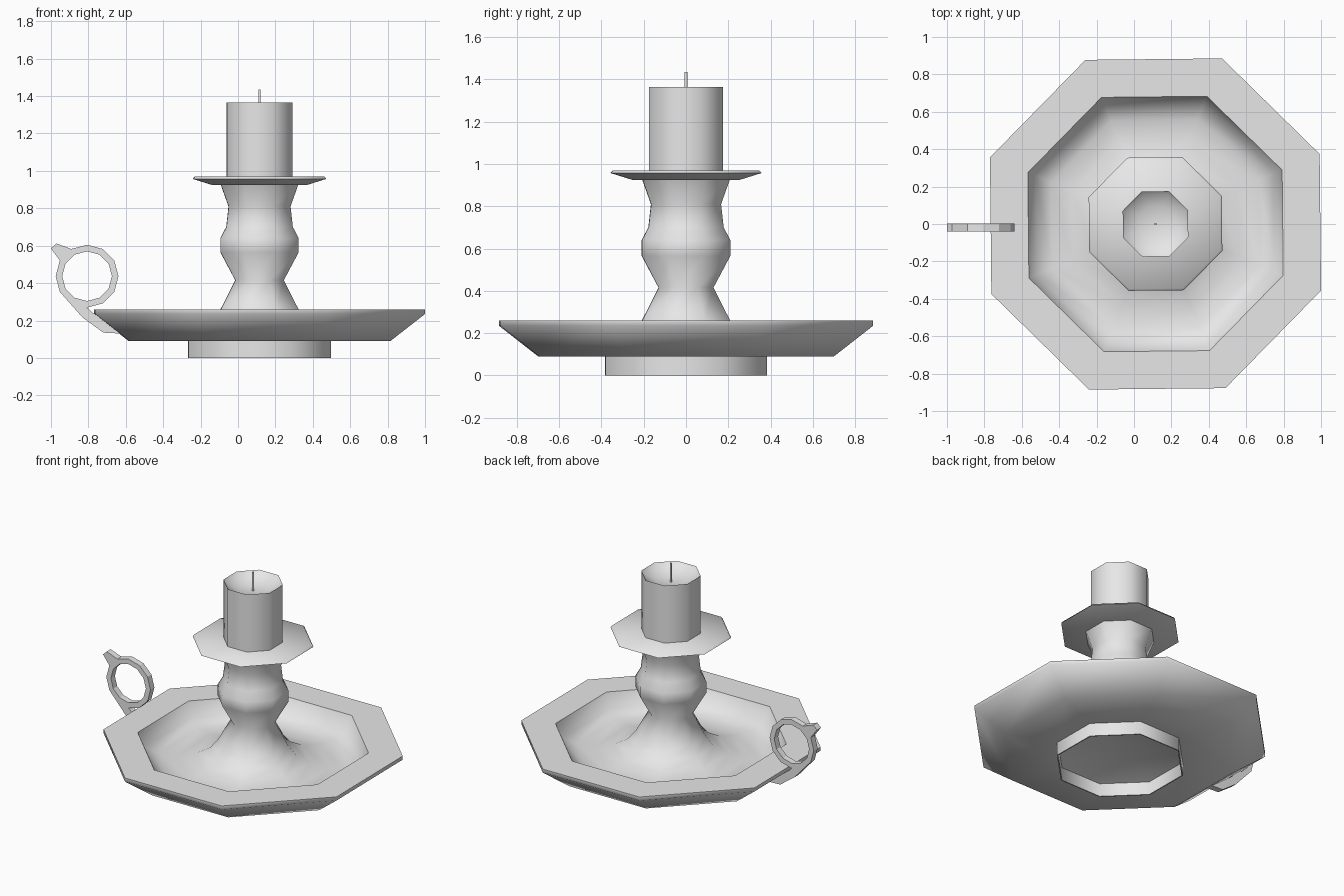
import bpy
import bmesh
from math import cos, sin, pi, radians

AXIS_X = 0.115          # candle axis, offset to leave room for the handle
TURN = radians(23.1)    # octagon phase

cube = bpy.data.objects.get("Cube")
if cube:
    bpy.data.objects.remove(cube, do_unlink=True)

grey = bpy.data.materials.new("plain grey")
grey.use_nodes = True
grey.diffuse_color = (0.8, 0.8, 0.8, 1)
grey.node_tree.nodes["Principled BSDF"].inputs["Base Color"].default_value = (0.8, 0.8, 0.8, 1)


def finish(name, bm, smooth_angle):
    """Turn the bmesh into a shaded, coloured object."""
    bmesh.ops.recalc_face_normals(bm, faces=bm.faces)
    mesh = bpy.data.meshes.new(name)
    bm.to_mesh(mesh)
    bm.free()
    mesh.materials.append(grey)
    obj = bpy.data.objects.new(name, mesh)
    bpy.context.collection.objects.link(obj)
    bpy.ops.object.select_all(action='DESELECT')
    obj.select_set(True)
    bpy.context.view_layer.objects.active = obj
    bpy.ops.object.shade_smooth_by_angle(angle=radians(smooth_angle))
    return obj


def lathe(name, profile, sides=8, smooth_angle=60):
    """Spin (radius, height) points round the candle axis."""
    bm = bmesh.new()
    rings = []
    for r, z in profile:
        if r == 0:
            rings.append([bm.verts.new((AXIS_X, 0, z))] * sides)
        else:
            angles = [TURN + 2 * pi * i / sides for i in range(sides)]
            rings.append([bm.verts.new((AXIS_X + r * cos(a), r * sin(a), z)) for a in angles])
    for low, high in zip(rings, rings[1:]):
        for i in range(sides):
            j = (i + 1) % sides
            corners = dict.fromkeys((low[i], low[j], high[j], high[i]))
            bm.faces.new(list(corners))
    return finish(name, bm, smooth_angle)


# Hollow foot, wide dish and turned stem in one continuous surface
lathe("dish_and_stem", [
    (0, 0.2), (0.405, 0.09), (0.405, 0), (0.413, 0), (0.413, 0.09),   # foot
    (0.754, 0.09), (0.954, 0.235), (0.954, 0.26), (0.736, 0.26),      # dish outside and rim
    (0.69, 0.165), (0.6, 0.13), (0.48, 0.13), (0.36, 0.155),          # dish floor
    (0.275, 0.2), (0.225, 0.26), (0.14, 0.415), (0.226, 0.565),       # flare and neck
    (0.226, 0.64), (0.192, 0.7), (0.179, 0.81), (0.225, 0.93),        # bulb and collar
])

# Drip plate under the candle
lathe("drip_plate", [(0, 0.925), (0.275, 0.925), (0.385, 0.957), (0.374, 0.97), (0, 0.97)])

# Candle with a melted hollow in the top
lathe("candle", [(0, 0.965), (0.189, 0.965), (0.189, 1.365), (0.172, 1.347),
                 (0.1, 1.315), (0, 1.305)])
lathe("wick", [(0, 1.3), (0.007, 1.3), (0.007, 1.435), (0, 1.435)])


def build_handle():
    """Flat finger ring with a thumb tab and a tail running into the dish."""
    bm = bmesh.new()
    n = 12

    def point(x, z):
        return bm.verts.new((x, 0.003, z))

    def circle(r):
        return [point(-0.807 + r * cos(2 * pi * i / n), 0.437 + r * sin(2 * pi * i / n))
                for i in range(n)]

    outer, inner = circle(0.168), circle(0.133)
    for i in range(n):
        j = (i + 1) % n
        bm.faces.new((outer[i], outer[j], inner[j], inner[i]))
    # thumb tab
    bm.faces.new((outer[4], point(-0.972, 0.612), point(-1.0, 0.585), outer[5]))
    # tail
    left = [point(-0.83, 0.215), point(-0.72, 0.135), point(-0.62, 0.13)]
    right = [point(-0.775, 0.24), point(-0.68, 0.2), point(-0.62, 0.2)]
    bm.faces.new((outer[8], outer[7], left[0], right[0], outer[9]))
    for k in range(2):
        bm.faces.new((left[k], left[k + 1], right[k + 1], right[k]))
    # thickness
    bmesh.ops.recalc_face_normals(bm, faces=bm.faces)
    faces = list(bm.faces)
    copy = bmesh.ops.extrude_face_region(bm, geom=faces, use_keep_orig=True)
    moved = [v for v in copy["geom"] if isinstance(v, bmesh.types.BMVert)]
    bmesh.ops.translate(bm, verts=moved, vec=(0, -0.043, 0))
    finish("ring_handle", bm, 25)


build_handle()
